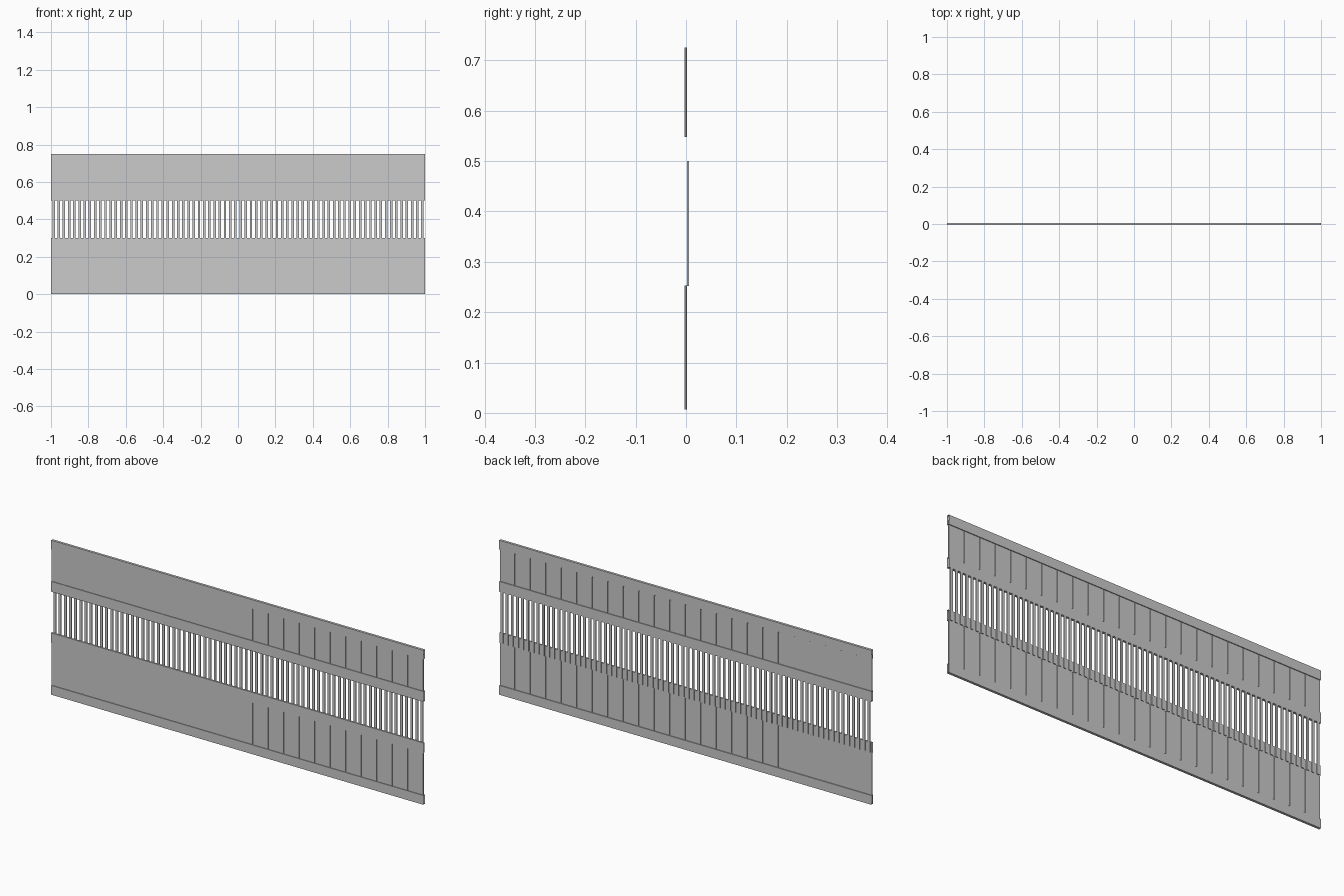
import bpy, bmesh

if "Cube" in bpy.data.objects:
    bpy.data.objects.remove(bpy.data.objects["Cube"])

L = 2.0
BOARDS = 24
SLATS = 72


def make_object(name, bm):
    mesh = bpy.data.meshes.new(name)
    bmesh.ops.recalc_face_normals(bm, faces=bm.faces)
    bm.to_mesh(mesh)
    bm.free()
    ob = bpy.data.objects.new(name, mesh)
    bpy.context.collection.objects.link(ob)
    return ob


def add_box(bm, x0, x1, y0, y1, z0, z1):
    vs = bmesh.ops.create_cube(bm, size=1)["verts"]
    bmesh.ops.scale(bm, vec=(x1 - x0, y1 - y0, z1 - z0), verts=vs)
    bmesh.ops.translate(bm, vec=((x0 + x1) / 2, (y0 + y1) / 2, (z0 + z1) / 2), verts=vs)


def rail(name, y0, y1, z0, z1):
    # Rectangular tube with open ends
    bm = bmesh.new()
    prof = [(y0, z0), (y1, z0), (y1, z1), (y0, z1)]
    a = [bm.verts.new((-L / 2, y, z)) for y, z in prof]
    b = [bm.verts.new((L / 2, y, z)) for y, z in prof]
    for i in range(4):
        j = (i + 1) % 4
        bm.faces.new((a[i], a[j], b[j], b[i]))
    return make_object(name, bm)


def board_panel(name, z0, z1):
    # Vertical boards with shallow grooves over a thin core
    bm = bmesh.new()
    w = L / BOARDS
    g = 0.003
    for i in range(BOARDS):
        x = -L / 2 + i * w
        add_box(bm, x + g, x + w - g, -0.003, 0.002, z0, z1)
        add_box(bm, x + w - g, min(x + w + g, L / 2), -0.0015, 0.0005, z0, z1)
    add_box(bm, -L / 2, -L / 2 + g, -0.0015, 0.0005, z0, z1)
    return make_object(name, bm)


# Rails
rail("bottom_rail", -0.006, 0.006, 0.0, 0.045)
rail("lower_middle_rail", -0.006, 0.002, 0.25, 0.30)
rail("upper_middle_rail", -0.006, 0.006, 0.50, 0.55)
rail("top_rail", -0.006, 0.006, 0.705, 0.75)

# Boarded panels
board_panel("lower_boards", 0.007, 0.253)
board_panel("upper_boards", 0.548, 0.725)

# Open slats, running down behind the lower middle rail
bm = bmesh.new()
pitch = L / SLATS
for i in range(SLATS):
    cx = -L / 2 + (i + 0.5) * pitch
    add_box(bm, cx - 0.0065, cx + 0.0065, 0.002, 0.006, 0.252, 0.50)
make_object("slats", bm)
